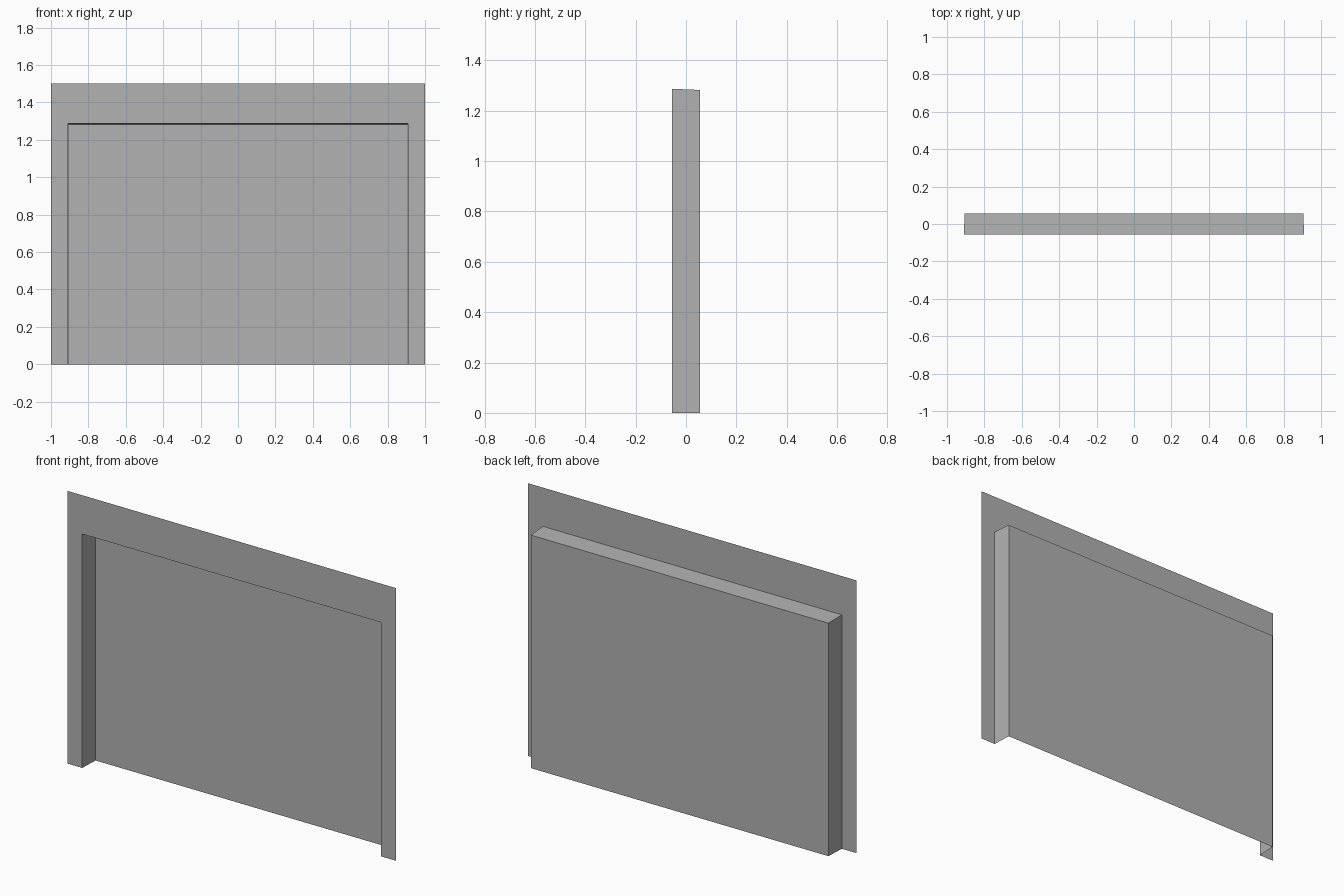
import bpy
import bmesh

cube = bpy.data.objects.get("Cube")
if cube:
    bpy.data.objects.remove(cube, do_unlink=True)

grey = bpy.data.materials.new("plain grey")
grey.use_nodes = True
color = (0.445, 0.445, 0.445, 1)
grey.diffuse_color = color
grey.node_tree.nodes["Principled BSDF"].inputs["Base Color"].default_value = color

FRONT, BACK = -0.055, 0.055


def arch(half_width, height, y):
    """Corners of an upside-down U, from bottom right to bottom left."""
    w = half_width
    return [(-w, y, 0), (-w, y, height), (w, y, height), (w, y, 0)]


def make_part(name, faces):
    bm = bmesh.new()
    for corners in faces:
        bm.faces.new([bm.verts.new(c) for c in corners])
    bmesh.ops.remove_doubles(bm, verts=bm.verts, dist=0.0001)
    mesh = bpy.data.meshes.new(name)
    bm.to_mesh(mesh)
    bm.free()
    mesh.materials.append(grey)
    obj = bpy.data.objects.new(name, mesh)
    bpy.context.collection.objects.link(obj)


def bridge(a, b):
    """Strip of quads joining two arches."""
    return [(a[i], a[i + 1], b[i + 1], b[i]) for i in range(3)]


outer = arch(1.0, 1.5, FRONT)
opening = arch(0.91, 1.287, FRONT)
inner = arch(0.905, 1.282, BACK)

# Flat surround, slightly tapered reveal open at the bottom, and back panel
make_part("front_surround", [f[::-1] for f in bridge(outer, opening)])
make_part("recess_reveal", [f[::-1] for f in bridge(opening, inner)])
make_part("back_panel", [inner[::-1]])
